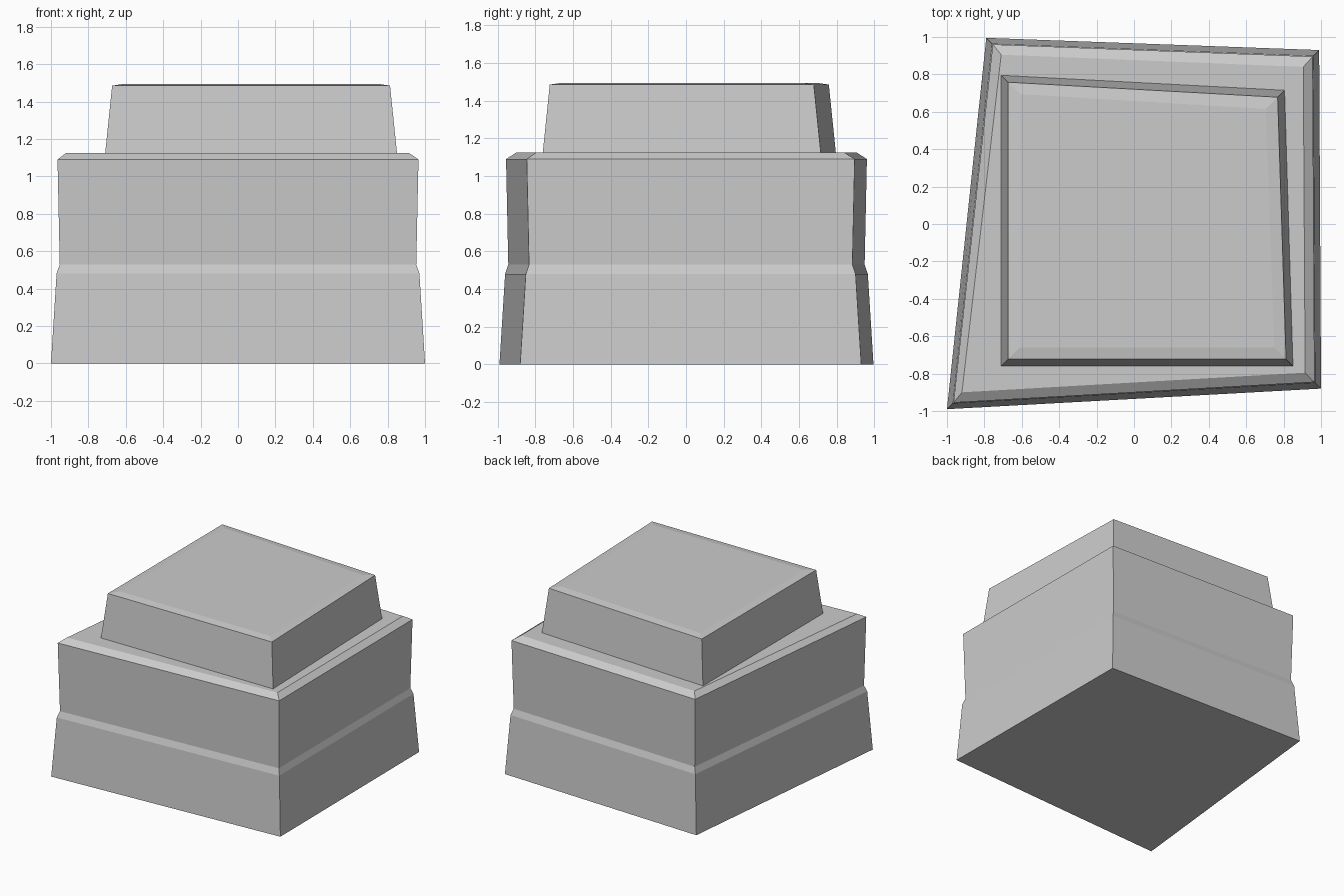
import bpy
import bmesh

old = bpy.data.objects.get("Cube")
if old:
    bpy.data.objects.remove(old, do_unlink=True)

stone = bpy.data.materials.new("grey stone")
stone.use_nodes = True
grey = (0.6, 0.6, 0.6, 1)
stone.diffuse_color = grey
stone.node_tree.nodes["Principled BSDF"].inputs["Base Color"].default_value = grey


def stacked_block(name, rings):
    """Skin a stack of four-cornered outlines and cap both ends."""
    bm = bmesh.new()
    loops = [[bm.verts.new((x, y, z)) for x, y in corners] for z, corners in rings]
    for low, high in zip(loops, loops[1:]):
        for i in range(4):
            j = (i + 1) % 4
            bm.faces.new((low[i], low[j], high[j], high[i]))
    bm.faces.new(loops[0][::-1])
    bm.faces.new(loops[-1])
    bmesh.ops.recalc_face_normals(bm, faces=bm.faces)
    mesh = bpy.data.meshes.new(name)
    bm.to_mesh(mesh)
    bm.free()
    mesh.materials.append(stone)
    obj = bpy.data.objects.new(name, mesh)
    bpy.context.collection.objects.link(obj)
    return obj


def inset(corners, d):
    """Move each corner of a front-left-first outline inward by d."""
    signs = ((1, 1), (-1, 1), (-1, -1), (1, -1))
    return [(x + sx * d, y + sy * d) for (x, y), (sx, sy) in zip(corners, signs)]


# Crooked main block: tapered foot, stepped waist, flared wall, chamfered rim
foot = [(-1, -0.99), (1, -0.88), (0.99, 0.93), (-0.79, 0.995)]
rim = [(-0.92, -0.9), (0.915, -0.795), (0.905, 0.84), (-0.71, 0.905)]
stacked_block("main_block", [
    (0, foot),
    (0.48, inset(foot, 0.03)),
    (0.53, inset(foot, 0.047)),
    (1.09, inset(foot, 0.035)),
    (1.125, rim),
])

# Smaller tapered block on top with a very shallow bevelled lid
cap = [(-0.71, -0.76), (0.85, -0.76), (0.805, 0.715), (-0.71, 0.795)]
stacked_block("top_block", [
    (1.125, cap),
    (1.485, inset(cap, 0.037)),
    (1.495, inset(cap, 0.1)),
])
